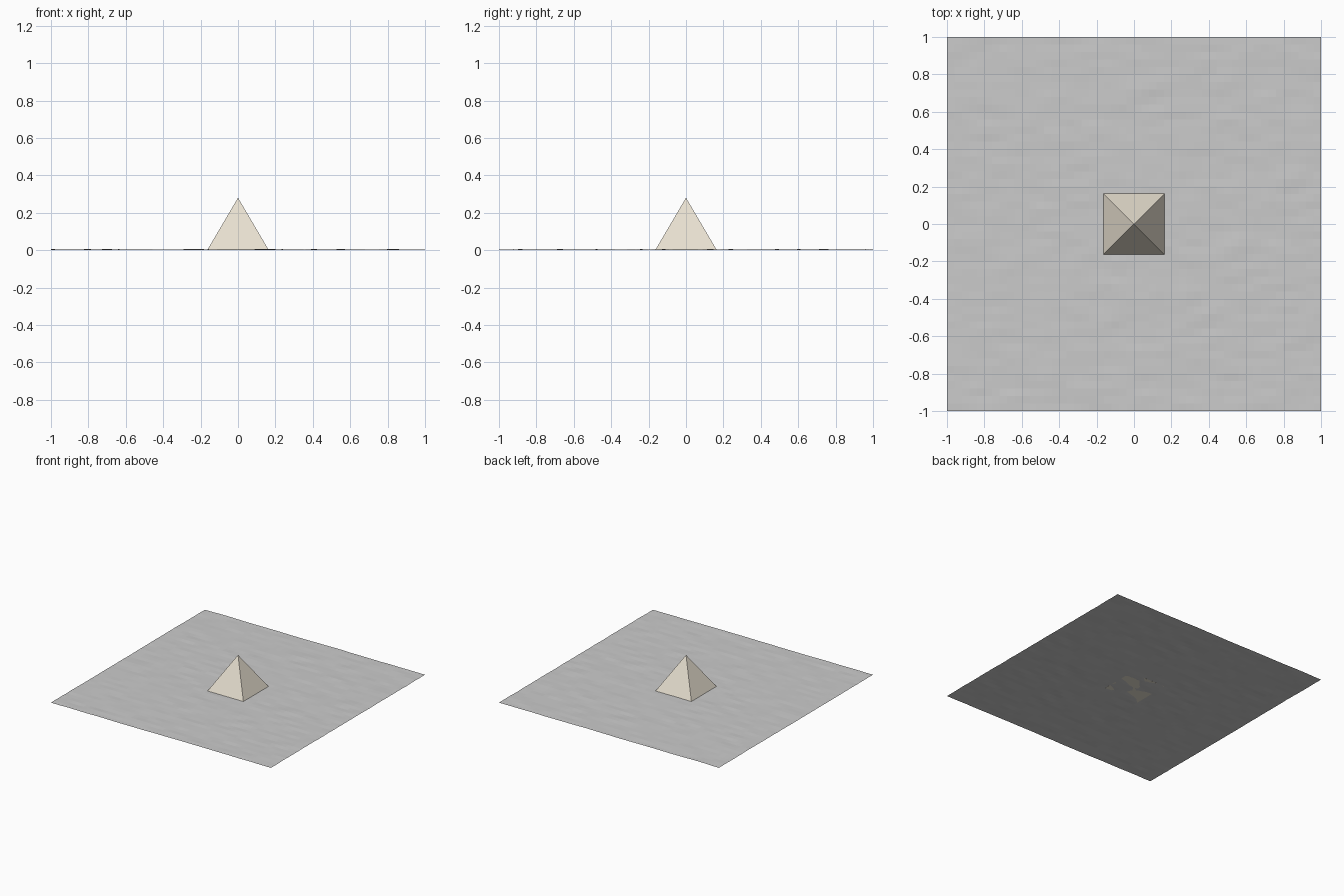
import bpy
import math
from mathutils import Vector, noise

if "Cube" in bpy.data.objects:
    bpy.data.objects.remove(bpy.data.objects["Cube"])

# Sand ground: fine grid with very shallow wind ripples stretched along x
bpy.ops.mesh.primitive_grid_add(x_subdivisions=50, y_subdivisions=50, size=2)
ground = bpy.context.object
ground.name = "desert_ground"
for v in ground.data.vertices:
    n = noise.noise(Vector((v.co.x * 7, v.co.y * 14, 3.7)))
    v.co.z = 0.003 + max(-0.003, min(0.003, 0.003 * n))
bpy.ops.object.shade_flat()

# Four-sided stone pyramid, base set at mean ground level
HALF, BASE_Z, TOP_Z = 0.163, 0.003, 0.28
bpy.ops.mesh.primitive_cone_add(
    vertices=4, radius1=HALF * math.sqrt(2), radius2=0, depth=TOP_Z - BASE_Z,
    location=(0, 0, (TOP_Z + BASE_Z) / 2), rotation=(0, 0, math.pi / 4))
pyramid = bpy.context.object
pyramid.name = "pyramid"
bpy.ops.object.transform_apply(location=True, rotation=True, scale=True)

stone = bpy.data.materials.new("pale_stone")
stone.diffuse_color = (0.80, 0.74, 0.63, 1)
stone.use_nodes = True
stone.node_tree.nodes["Principled BSDF"].inputs["Base Color"].default_value = stone.diffuse_color
pyramid.data.materials.append(stone)
